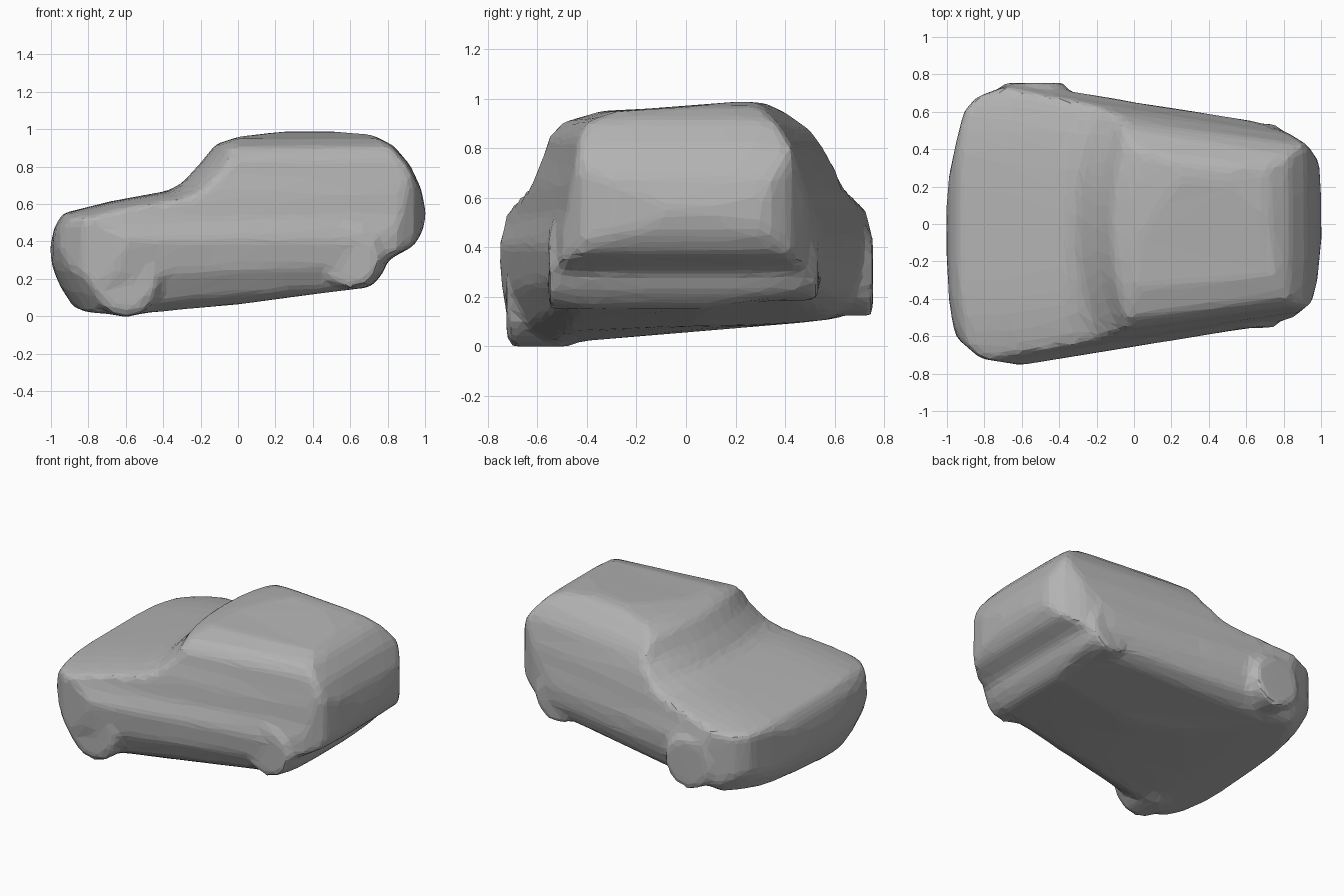
import bpy, bmesh
from mathutils import Matrix

default = bpy.data.objects.get("Cube")
if default:
    bpy.data.objects.remove(default, do_unlink=True)

# One flat grey for the whole body
grey = bpy.data.materials.new("clay_grey")
grey.use_nodes = True
colour = (0.45, 0.45, 0.45, 1)
grey.diffuse_color = colour
grey.node_tree.nodes["Principled BSDF"].inputs["Base Color"].default_value = colour


def add_object(name, bm):
    mesh = bpy.data.meshes.new(name)
    bmesh.ops.recalc_face_normals(bm, faces=bm.faces)
    bm.to_mesh(mesh)
    bm.free()
    obj = bpy.data.objects.new(name, mesh)
    bpy.context.scene.collection.objects.link(obj)
    return obj


def loft(name, outline, place, stops=(-1.2, 1.2)):
    """Skin copies of an outline; place(a, b, stop) puts each point in space."""
    bm = bmesh.new()
    rings = [[bm.verts.new(place(a, b, stop)) for a, b in outline] for stop in stops]
    bm.faces.new(rings[0])
    bm.faces.new(rings[-1])
    count = len(outline)
    for ring, following in zip(rings, rings[1:]):
        for i in range(count):
            j = (i + 1) % count
            bm.faces.new((ring[i], ring[j], following[j], following[i]))
    return add_object(name, bm)


def wheel(name, x, y, z, radius):
    bm = bmesh.new()
    turn = Matrix.Translation((x, y, z)) @ Matrix.Rotation(1.5708, 4, "X")
    bmesh.ops.create_cone(bm, cap_ends=True, segments=14, radius1=radius,
                          radius2=radius, depth=0.26, matrix=turn)
    return add_object(name, bm)


def place_side(x, z, y):
    """Crown the hood and roof, curve the windscreen and round the nose corners."""
    spread = abs(y) / 0.75
    edge = spread ** 4
    low = max(0, 1 - z / 0.4)
    screen = max(0, 1 - abs(x + 0.2) / 0.35) if z > 0.4 else 0
    front = min(1, max(0, (0.7 - x) / 1.3))
    new_x = x * (1 - (0.1 + 0.2 * low) * edge) + 0.2 * screen * spread ** 2
    new_z = z - 0.25 * edge * max(0, z - 0.4) + 0.085 * (y + 0.65) * low * front
    return new_x, y, new_z


def place_section(y, z, x):
    """Narrow toward the tail while the sills climb."""
    return x, y * (0.867 - 0.215 * x), z + 0.25 * max(0, 0.4 - z) * (x + 0.6)


# Side outline (x, z): hood, windscreen, roof, tail, bumper step, floor
side = [(-0.94, 0.55), (-0.68, 0.615), (-0.38, 0.67), (-0.3, 0.71), (-0.2, 0.82),
        (-0.12, 0.92), (0, 0.96), (0.25, 0.99), (0.5, 0.99), (0.72, 0.97),
        (0.83, 0.915), (0.92, 0.81), (0.98, 0.68), (1.005, 0.55), (0.99, 0.46),
        (0.94, 0.375), (0.8, 0.3), (0.775, 0.23), (0.71, 0.155), (0, 0.055),
        (-0.6, 0), (-0.88, 0.01), (-0.95, 0.13), (-0.995, 0.25), (-1.005, 0.36),
        (-0.985, 0.47)]

# Plan outline (x, y)
plan = [(-1.01, 0), (-0.99, 0.25), (-0.955, 0.42), (-0.91, 0.6), (-0.84, 0.68),
        (-0.65, 0.75), (-0.45, 0.75), (0, 0.65), (0.6, 0.56), (0.82, 0.49),
        (0.93, 0.42), (0.99, 0.33), (1.01, 0), (0.98, -0.3), (0.95, -0.42),
        (0.85, -0.5), (0.6, -0.57), (0, -0.66), (-0.6, -0.755), (-0.82, -0.72),
        (-0.96, -0.6), (-0.99, -0.4)]

# Cross-section (y, z)
section = [(-0.4, 0.95), (-0.57, 0.91), (-0.64, 0.84), (-0.69, 0.66), (-0.71, 0.53),
           (-0.76, 0.41), (-0.74, 0.22), (-0.66, 0.06), (-0.55, 0), (0, 0.02),
           (0.6, 0.11), (0.7, 0.17), (0.75, 0.3), (0.755, 0.43), (0.72, 0.55),
           (0.69, 0.67), (0.62, 0.82), (0.5, 0.92), (0.4, 0.98), (0.3, 0.99)]

body = loft("car_body", side, place_side, [0.08 * i for i in range(-10, 11)])
plan_cutter = loft("plan_cutter", plan, lambda x, y, z: (x, y, z))
section_cutter = loft("section_cutter", section, place_section)

# Wheel bulges
wheels = [wheel("front_right_wheel", -0.6, -0.595, 0.17, 0.175),
          wheel("front_left_wheel", -0.53, 0.625, 0.29, 0.17),
          wheel("rear_right_wheel", 0.6, -0.425, 0.31, 0.16),
          wheel("rear_left_wheel", 0.62, 0.405, 0.33, 0.15)]

# Carve the body, add wheels, then melt everything into one faceted skin
cuts = [(plan_cutter, "INTERSECT"), (section_cutter, "INTERSECT")]
for helper, operation in cuts + [(w, "UNION") for w in wheels]:
    helper.hide_render = True
    mod = body.modifiers.new(helper.name, "BOOLEAN")
    mod.solver = "EXACT"
    mod.operation = operation
    mod.object = helper
remesh = body.modifiers.new("skin", "REMESH")
remesh.mode = "VOXEL"
remesh.voxel_size = 0.025
soften = body.modifiers.new("soften", "SMOOTH")
soften.factor = 0.5
soften.iterations = 8
facets = body.modifiers.new("facets", "DECIMATE")
facets.ratio = 0.07

bpy.context.view_layer.update()
graph = bpy.context.evaluated_depsgraph_get()
skin = bpy.data.meshes.new_from_object(body.evaluated_get(graph))
body.modifiers.clear()
body.data = skin
for helper in [plan_cutter, section_cutter] + wheels:
    bpy.data.objects.remove(helper, do_unlink=True)

skin.materials.clear()
skin.materials.append(grey)
for face in skin.polygons:
    face.use_smooth = False
    face.material_index = 0
